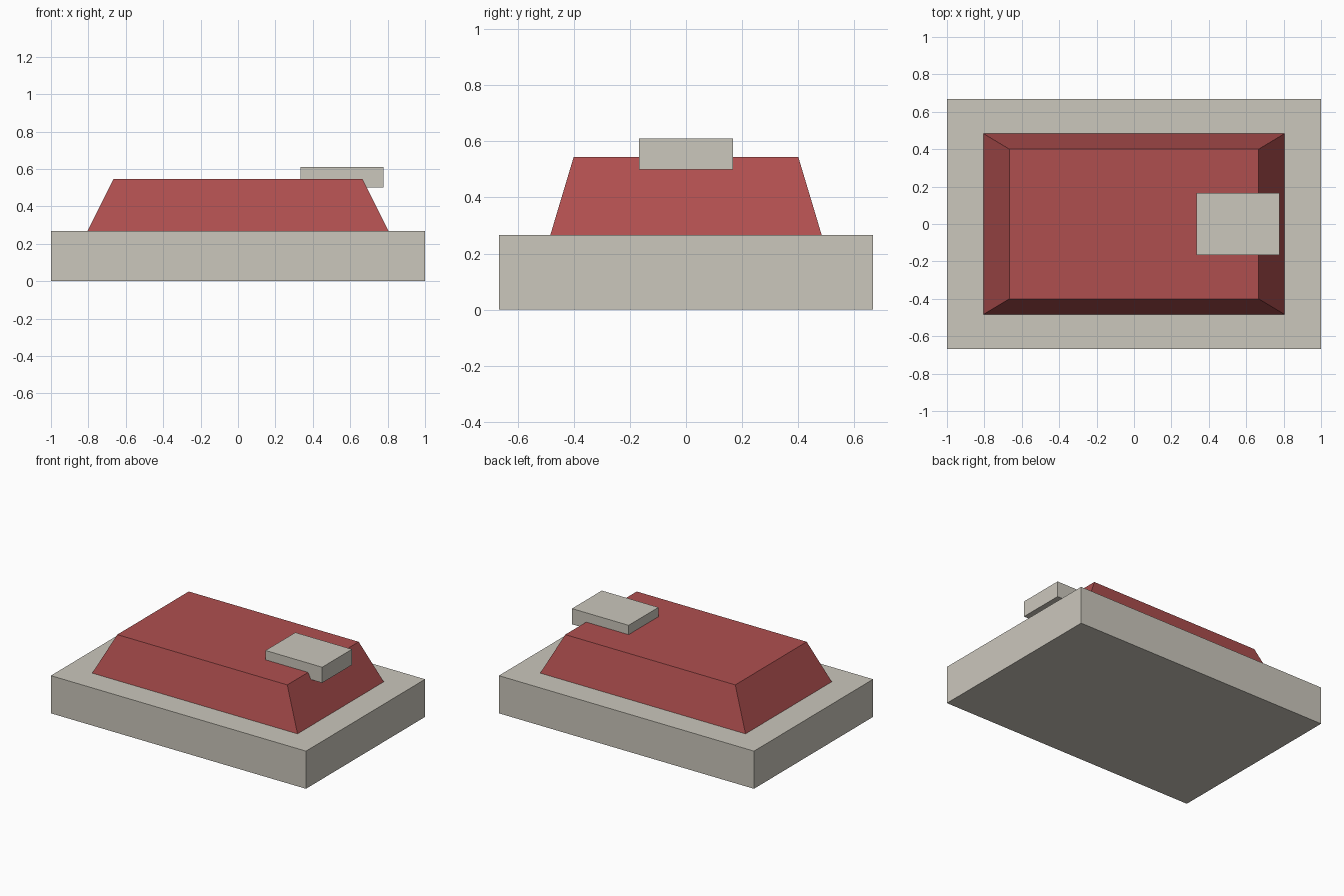
import bpy, bmesh

if "Cube" in bpy.data.objects:
    bpy.data.objects.remove(bpy.data.objects["Cube"])


def material(name, rgb):
    m = bpy.data.materials.new(name)
    m.diffuse_color = (*rgb, 1.0)
    m.use_nodes = True
    m.node_tree.nodes["Principled BSDF"].inputs["Base Color"].default_value = m.diffuse_color
    return m


stone = material("pale stone", (0.597, 0.571, 0.503))
red = material("brick red", (0.429, 0.078, 0.078))


def block(name, low, high, mat, top_scale=1.0):
    """Box between two corners; the top may be narrowed about its centre."""
    bm = bmesh.new()
    bmesh.ops.create_cube(bm, size=1.0)
    for v in bm.verts:
        s = top_scale if v.co.z > 0 else 1.0
        v.co = [(a + b) / 2 + c * (b - a) * k
                for a, b, c, k in zip(low, high, v.co, (s, s, 1.0))]
    mesh = bpy.data.meshes.new(name)
    bm.to_mesh(mesh)
    bm.free()
    mesh.materials.append(mat)
    obj = bpy.data.objects.new(name, mesh)
    bpy.context.collection.objects.link(obj)
    return obj


# Flat slab at the bottom
block("base_slab", (-1, -0.667, 0), (1, 0.667, 0.267), stone)

# Tapered body, its foot sunk into the slab
block("tapered_body", (-0.833, -0.5, 0.211), (0.833, 0.5, 0.545), red, 0.8)

# Small plate overhanging the right end of the body
block("end_plate", (0.333, -0.167, 0.5), (0.777, 0.167, 0.611), stone)
